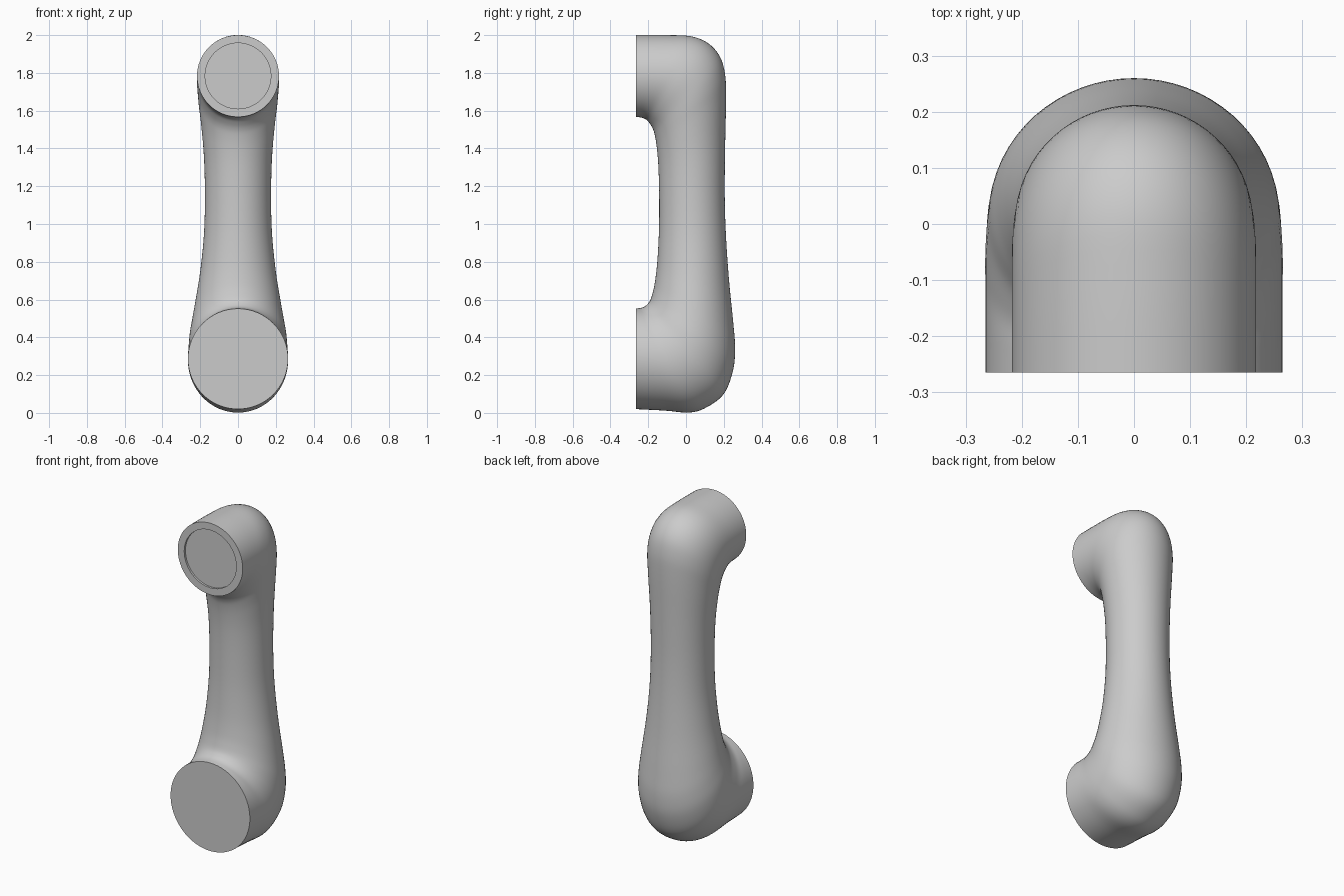
import bpy
import bmesh
from math import sin, cos, tau, radians
from mathutils import Vector

cube = bpy.data.objects.get("Cube")
if cube:
    bpy.data.objects.remove(cube)

SIDES = 64
STEPS = 5
RECESS = 0.012


def make_material(name, value):
    mat = bpy.data.materials.new(name)
    mat.use_nodes = True
    colour = (value, value, value, 1.0)
    mat.diffuse_color = colour
    mat.node_tree.nodes["Principled BSDF"].inputs["Base Color"].default_value = colour
    return mat


def catmull_rom(a, b, c, d, t):
    """Smooth blend between two neighbouring section values."""
    return 0.5 * (2 * b + (c - a) * t + (2 * a - 5 * b + 4 * c - d) * t * t
                  + (3 * b - a - 3 * c + d) * t ** 3)


def refine(sections):
    """Insert smoothly interpolated sections between the given ones."""
    last = len(sections) - 1
    result = []
    for i in range(last):
        near = [sections[min(max(i + k, 0), last)] for k in (-1, 0, 1, 2)]
        for s in range(STEPS):
            result.append([catmull_rom(*values, s / STEPS) for values in zip(*near)])
    result.append(sections[last])
    return result


def add_ring(bm, section):
    """Elliptical ring between a back point and a front point in the side plane."""
    back_y, back_z, front_y, front_z, half_width = section
    back = Vector((0, back_y, back_z))
    front = Vector((0, front_y, front_z))
    centre, reach = (back + front) / 2, (back - front) / 2
    side = Vector((half_width, 0, 0))
    return [bm.verts.new(centre + reach * cos(tau * i / SIDES) + side * sin(tau * i / SIDES))
            for i in range(SIDES)]


def disc_sections(face_y, centre_z, radius):
    """Recessed disc: its floor first, then its edge in the rim plane."""
    return [(y, centre_z + radius * sign, y, centre_z - radius * sign, radius)
            for y, sign in ((face_y + RECESS, 1), (face_y, 1))]


# Sections of the grip: back y, back z, front y, front z, half width
sections = [
    (-.265, 2.0, -.265, 1.567, .217),
    (-.1, 2.0, -.235, 1.563, .217),
    (.03, 1.993, -.21, 1.552, .217),
    (.12, 1.955, -.192, 1.532, .217),
    (.18, 1.885, -.176, 1.505, .213),
    (.207, 1.79, -.165, 1.47, .207),
    (.212, 1.66, -.154, 1.4, .195),
    (.207, 1.4, -.146, 1.3, .18),
    (.205, 1.15, -.142, 1.15, .175),
    (.212, .93, -.143, .97, .18),
    (.228, .7, -.152, .8, .2),
    (.25, .48, -.165, .69, .226),
    (.26, .34, -.178, .63, .243),
    (.248, .22, -.19, .595, .256),
    (.2, .1, -.205, .575, .262),
    (.11, .03, -.22, .563, .265),
    (.02, .002, -.235, .557, .265),
    (-.11, .012, -.25, .554, .265),
    (-.265, .02, -.265, .552, .265),
]

# Upper recess, swept grip, lower recess
face_y = sections[0][0]
upper = disc_sections(face_y, 1.784, .174)
lower = disc_sections(face_y, .287, .205)
path = upper + refine(sections) + lower[::-1]

bm = bmesh.new()
rings = [add_ring(bm, section) for section in path]
for a, b in zip(rings, rings[1:]):
    for i in range(SIDES):
        j = (i + 1) % SIDES
        bm.faces.new((a[i], a[j], b[j], b[i]))
bm.faces.new(rings[0])
bm.faces.new(rings[-1])
bmesh.ops.recalc_face_normals(bm, faces=bm.faces)

mesh = bpy.data.meshes.new("handset")
bm.to_mesh(mesh)
bm.free()
mesh.materials.append(make_material("plain grey", 0.6))
handset = bpy.data.objects.new("handset", mesh)
bpy.context.collection.objects.link(handset)

# Smooth body with crisp rims
bpy.ops.object.select_all(action="DESELECT")
handset.select_set(True)
bpy.context.view_layer.objects.active = handset
bpy.ops.object.shade_smooth_by_angle(angle=radians(35))
